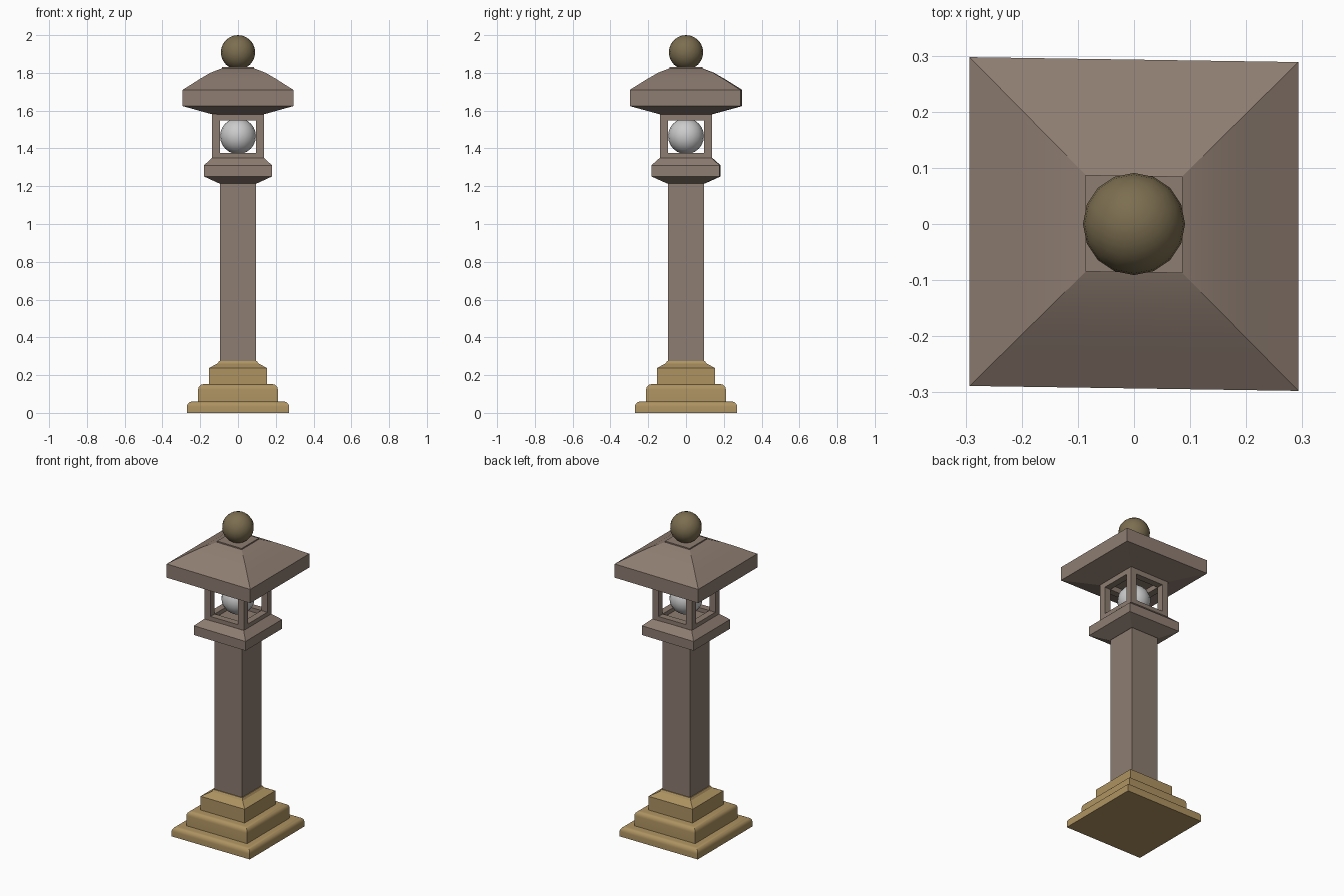
import bpy, bmesh
from math import sin, cos, pi

if "Cube" in bpy.data.objects:
    bpy.data.objects.remove(bpy.data.objects["Cube"])


def material(name, rgb):
    m = bpy.data.materials.new(name)
    m.diffuse_color = (*rgb, 1)
    m.use_nodes = True
    m.node_tree.nodes["Principled BSDF"].inputs["Base Color"].default_value = m.diffuse_color
    return m


STONE = material("brown_stone", (0.27, 0.205, 0.165))
SAND = material("sandstone", (0.42, 0.29, 0.12))
BRONZE = material("dark_bronze", (0.2, 0.155, 0.08))


def finish(name, bm, mat, angle=0.6):
    bmesh.ops.recalc_face_normals(bm, faces=bm.faces)
    me = bpy.data.meshes.new(name)
    bm.to_mesh(me)
    bm.free()
    ob = bpy.data.objects.new(name, me)
    bpy.context.collection.objects.link(ob)
    if mat:
        me.materials.append(mat)
    bpy.ops.object.select_all(action='DESELECT')
    ob.select_set(True)
    bpy.context.view_layer.objects.active = ob
    bpy.ops.object.shade_smooth_by_angle(angle=angle)
    return ob


def square_loft(name, profile, mat, skew=0.0, angle=0.6):
    """Stack square rings given as (half width, height) and cap both ends."""
    bm = bmesh.new()
    rings = []
    for h, z in profile:
        rings.append([bm.verts.new((x * h, y * h + skew * x * h, z))
                      for x, y in ((-1, -1), (1, -1), (1, 1), (-1, 1))])
    for a, b in zip(rings, rings[1:]):
        for i in range(4):
            j = (i + 1) % 4
            bm.faces.new((a[i], a[j], b[j], b[i]))
    bm.faces.new(rings[0])
    bm.faces.new(rings[-1])
    return finish(name, bm, mat, angle)


def rounded_step(half, z0, z1, r, n=5):
    """Profile of a slab with a rounded upper edge."""
    arc = [(half - r + r * cos(pi / 2 * i / n), z1 - r + r * sin(pi / 2 * i / n))
           for i in range(n + 1)]
    return [(half, z0)] + arc


def ball(name, radius, z, mat, segments=16, rings=12):
    bm = bmesh.new()
    bmesh.ops.create_uvsphere(bm, u_segments=segments, v_segments=rings, radius=radius)
    bmesh.ops.translate(bm, verts=bm.verts, vec=(0, 0, z))
    return finish(name, bm, mat, 1.2)


# stepped base
square_loft("base_lower_step", rounded_step(0.271, 0, 0.06, 0.028), SAND)
square_loft("base_middle_step", rounded_step(0.211, 0.058, 0.152, 0.028), SAND)
square_loft("base_upper_step", [(0.153, 0.15), (0.153, 0.238), (0.108, 0.262),
                                (0.1, 0.275)], SAND, angle=0.2)

# column and lamp platform
square_loft("column", [(0.095, 0.25), (0.095, 1.24)], STONE)
square_loft("lamp_platform", [(0.1, 1.215), (0.181, 1.252), (0.181, 1.31),
                              (0.137, 1.35)], STONE, -0.015, 0.2)

# open lamp cage: four posts with rails between them
OUT, IN, Z0, Z1 = 0.137, 0.095, 1.345, 1.59
MID, W = (OUT + IN) / 2, OUT - IN
boxes = []
for s in (-1, 1):
    for t in (-1, 1):
        boxes.append(((s * MID, t * MID, (Z0 + Z1) / 2), (W, W, Z1 - Z0)))
    for lo, hi in ((Z0, 1.375), (1.548, Z1)):
        boxes.append(((s * MID, 0, (lo + hi) / 2), (W, 2 * IN, hi - lo)))
        boxes.append(((0, s * MID, (lo + hi) / 2), (2 * IN, W, hi - lo)))
bm = bmesh.new()
for centre, size in boxes:
    vs = bmesh.ops.create_cube(bm, size=1)["verts"]
    bmesh.ops.scale(bm, vec=size, verts=vs)
    bmesh.ops.translate(bm, vec=centre, verts=vs)
finish("lamp_cage", bm, STONE)

# glowing globe
ball("lamp_globe", 0.095, 1.465, None)

# roof with flared underside and gently curved top
square_loft("roof", [(0.135, 1.58), (0.293, 1.624), (0.293, 1.71), (0.2, 1.769),
                     (0.145, 1.801), (0.085, 1.824)], STONE, -0.015, 0.25)
square_loft("roof_cap", [(0.086, 1.815), (0.086, 1.831)], STONE, -0.015)

# finial
ball("finial_ball", 0.091, 1.909, BRONZE)
